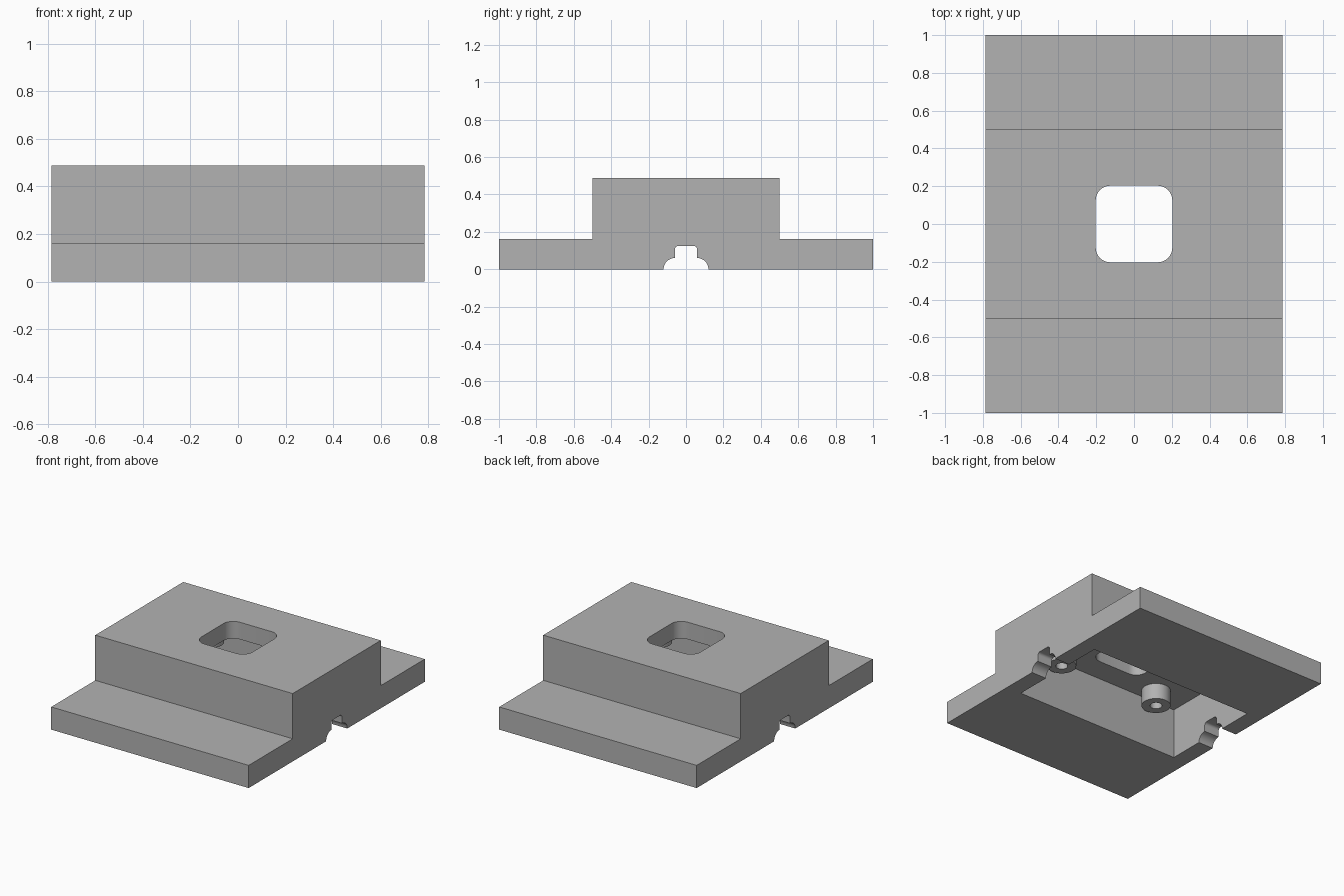
import bpy, bmesh
from math import sin, cos, pi
from mathutils import Matrix

if "Cube" in bpy.data.objects:
    bpy.data.objects.remove(bpy.data.objects["Cube"])

HALF_X, CEILING = 0.785, 0.365

grey = bpy.data.materials.new("grey_plastic")
grey.use_nodes = True
COLOR = (0.45, 0.45, 0.45, 1)
grey.diffuse_color = COLOR
grey.node_tree.nodes["Principled BSDF"].inputs["Base Color"].default_value = COLOR


def arc(cx, cy, r, start, end, steps=8):
    return [(cx + r * cos(start + (end - start) * i / steps),
             cy + r * sin(start + (end - start) * i / steps)) for i in range(steps + 1)]


def prism(name, outline, low, high, axis="z"):
    """Extrude a closed outline along z, or along x for a (y, z) outline."""
    bm = bmesh.new()
    face = bm.faces.new([bm.verts.new((a, b, low) if axis == "z" else (low, a, b))
                         for a, b in outline])
    moved = bmesh.ops.extrude_face_region(bm, geom=[face])["geom"]
    step = (0, 0, high - low) if axis == "z" else (high - low, 0, 0)
    bmesh.ops.translate(bm, vec=step, verts=[v for v in moved if isinstance(v, bmesh.types.BMVert)])
    return finish(name, bm)


def finish(name, bm):
    bmesh.ops.recalc_face_normals(bm, faces=bm.faces)
    mesh = bpy.data.meshes.new(name)
    bm.to_mesh(mesh)
    bm.free()
    mesh.materials.append(grey)
    obj = bpy.data.objects.new(name, mesh)
    bpy.context.collection.objects.link(obj)
    return obj


def activate(obj):
    bpy.ops.object.select_all(action="DESELECT")
    obj.select_set(True)
    bpy.context.view_layer.objects.active = obj


def cut(target, cutter):
    mod = target.modifiers.new("cut", "BOOLEAN")
    mod.operation, mod.solver, mod.object = "DIFFERENCE", "EXACT", cutter
    activate(target)
    bpy.ops.object.modifier_apply(modifier=mod.name)
    bpy.data.objects.remove(cutter)


def mirrored(half):
    return half + [(-a, b) for a, b in reversed(half)]


# Housing: flanged block
housing = prism("housing", mirrored([(1, 0), (1, 0.163), (0.5, 0.163), (0.5, 0.488)]),
                -HALF_X, HALF_X, "x")

# Open cavity underneath
cx, cy = HALF_X - 0.12, 0.38
cut(housing, prism("cavity", [(-cx, -cy), (cx, -cy), (cx, cy), (-cx, cy)], -0.1, CEILING))

# Stepped cable groove through both end walls
groove = [(0.12, -0.1)] + arc(0.06, 0, 0.06, 0, pi / 2) + arc(0.04, 0.105, 0.02, 0, pi / 2, 5)
cut(housing, prism("groove", mirrored(groove), -1, 1, "x"))

# Rounded square window in the top
window = []
for i, (sx, sy) in enumerate([(1, 1), (-1, 1), (-1, -1), (1, -1)]):
    window += arc(sx * 0.125, sy * 0.125, 0.078, i * pi / 2, (i + 1) * pi / 2)
cut(housing, prism("window", window, 0.2, 0.6))
activate(housing)
bpy.ops.object.shade_smooth_by_angle(angle=pi / 6)

# Four hollow screw bosses hanging from the cavity ceiling
for x, side in ((-0.41, "right"), (0.41, "left")):
    for y, end in ((-0.26, "front"), (0.26, "back")):
        bm = bmesh.new()
        ring = [bm.verts.new((r, 0, z)) for r, z in
                ((0.04, CEILING), (0.04, 0.25), (0.097, 0.25), (0.097, CEILING))]
        edges = [bm.edges.new(pair) for pair in zip(ring, ring[1:])]
        bmesh.ops.spin(bm, geom=ring + edges, cent=(0, 0, 0), axis=(0, 0, 1),
                       angle=2 * pi, steps=32)
        bmesh.ops.remove_doubles(bm, verts=bm.verts, dist=0.0005)
        bmesh.ops.transform(bm, matrix=Matrix.Translation((x, y, 0)), verts=bm.verts)
        # An open strip needs its direction checked: the lower rim faces down
        boss = finish(f"screw_boss_{end}_{side}", bm)
        if any(p.normal.z > 0.5 for p in boss.data.polygons):
            boss.data.flip_normals()
        activate(boss)
        bpy.ops.object.shade_smooth_by_angle(angle=pi / 6)
